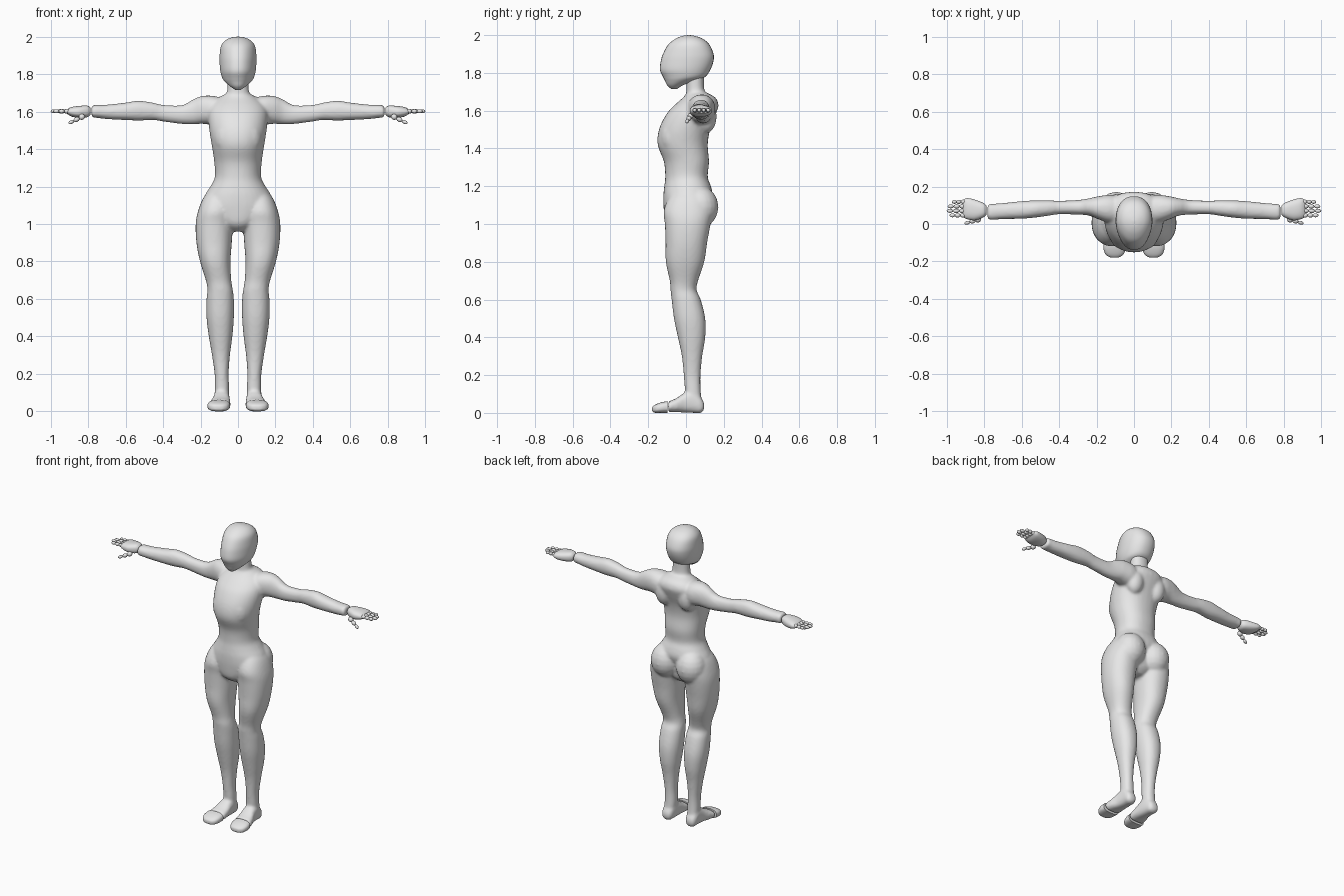
import bpy, bmesh, math
from mathutils import Vector, Matrix

cube = bpy.data.objects.get("Cube")
if cube:
    bpy.data.objects.remove(cube, do_unlink=True)

grey = bpy.data.materials.new("plain grey")
grey.use_nodes = True
grey.diffuse_color = (0.8, 0.8, 0.8, 1)
grey.node_tree.nodes["Principled BSDF"].inputs["Base Color"].default_value = (0.8, 0.8, 0.8, 1)


def spline(rows, steps):
    """Catmull-Rom interpolation through rows of equal length."""
    out = []
    for i in range(len(rows) - 1):
        p = [rows[max(0, min(len(rows) - 1, i + k))] for k in (-1, 0, 1, 2)]
        for s in range(steps):
            t = s / steps
            out.append([b + 0.5 * t * (c - a + t * (2 * a - 5 * b + 4 * c - d + t * (3 * (b - c) + d - a)))
                        for a, b, c, d in zip(*p)])
    out.append(list(rows[-1]))
    return out


def loft(bm, axis, rows, power=2.2, point=0.0, sides=32, steps=4):
    """Skin oval sections (position, low a, high a, low b, high b) along an axis."""
    rings = []
    for t, a0, a1, b0, b1 in spline(rows, steps):
        ring = []
        for i in range(sides):
            c, s = math.cos(math.tau * i / sides), math.sin(math.tau * i / sides)
            u = math.copysign(abs(c) ** (2 / power), c) * (1 - point * max(0, -s))
            v = math.copysign(abs(s) ** (2 / power), s)
            a, b = (a0 + a1 + u * (a1 - a0)) / 2, (b0 + b1 + v * (b1 - b0)) / 2
            co = {"x": (t, a, b), "y": (a, t, b), "z": (a, b, t)}[axis]
            ring.append(bm.verts.new(co))
        rings.append(ring)
    faces = [bm.faces.new(rings[0]), bm.faces.new(rings[-1][::-1])]
    for low, high in zip(rings, rings[1:]):
        for i in range(sides):
            j = (i + 1) % sides
            faces.append(bm.faces.new((low[i], high[i], high[j], low[j])))
    bmesh.ops.recalc_face_normals(bm, faces=faces)


def blob(bm, centre, radii, turn=Matrix(), segments=20):
    m = Matrix.Translation(centre) @ turn @ Matrix.Diagonal((*radii, 1))
    bmesh.ops.create_uvsphere(bm, u_segments=segments, v_segments=segments // 2, radius=1, matrix=m)


def bone(bm, start, end, radius):
    """Rounded finger joint between two points."""
    start, end = Vector(start), Vector(end)
    d = end - start
    blob(bm, (start + end) / 2, (radius, radius, d.length / 2),
         d.to_track_quat("Z", "Y").to_matrix().to_4x4(), 12)


def mirror(bm):
    copy = bmesh.ops.duplicate(bm, geom=bm.verts[:] + bm.edges[:] + bm.faces[:])["geom"]
    bmesh.ops.scale(bm, vec=(-1, 1, 1), verts=[g for g in copy if isinstance(g, bmesh.types.BMVert)])
    bmesh.ops.reverse_faces(bm, faces=[g for g in copy if isinstance(g, bmesh.types.BMFace)])


def finish(name, bm):
    mesh = bpy.data.meshes.new(name)
    bm.to_mesh(mesh)
    bm.free()
    mesh.materials.append(grey)
    ob = bpy.data.objects.new(name, mesh)
    bpy.context.collection.objects.link(ob)
    bpy.ops.object.select_all(action="DESELECT")
    ob.select_set(True)
    bpy.context.view_layer.objects.active = ob
    bpy.ops.object.shade_smooth_by_angle(angle=math.radians(50))
    return ob


# Body: limbs on one side, mirrored, then the trunk, fused into one skin
body = bmesh.new()
# leg
loft(body, "z", [
    (1.19, .06, .14, -.05, .09), (1.14, .035, .185, -.09, .12), (1.07, .025, .213, -.118, .14),
    (1.0, .027, .226, -.112, .13), (.9, .033, .222, -.108, .112), (.8, .04, .203, -.107, .097),
    (.7, .036, .172, -.086, .064), (.65, .028, .163, -.082, .056), (.6, .022, .168, -.076, .078),
    (.5, .022, .168, -.064, .102), (.4, .03, .156, -.043, .102), (.3, .043, .139, -.022, .086),
    (.2, .05, .125, -.012, .077), (.12, .047, .124, -.006, .078), (.05, .05, .125, 0, .085)])
# foot
loft(body, "y", [
    (.097, .07, .108, .02, .05), (.08, .054, .124, 0, .08), (.04, .046, .128, 0, .12),
    (-.01, .043, .134, .002, .105), (-.05, .04, .148, .004, .078), (-.094, .04, .158, .004, .06)], 2.6)
# arm
loft(body, "x", [
    (.05, .03, .13, 1.56, 1.655), (.12, .005, .155, 1.53, 1.682), (.19, .025, .148, 1.535, 1.684),
    (.24, .045, .137, 1.532, 1.665), (.3, .05, .128, 1.534, 1.634), (.4, .052, .124, 1.547, 1.636),
    (.45, .045, .126, 1.555, 1.647), (.53, .034, .126, 1.552, 1.658), (.6, .028, .122, 1.555, 1.648),
    (.7, .026, .112, 1.56, 1.637), (.75, .022, .108, 1.566, 1.636), (.782, .022, .108, 1.568, 1.634)])
blob(body, (.095, .075, 1.09), (.098, .097, .11))   # buttock
blob(body, (.085, .105, 1.57), (.06, .058, .09))    # shoulder blade
blob(body, (.06, -.06, 1.46), (.07, .075, .1))      # chest
mirror(body)
# trunk
loft(body, "z", [(z, -w, w, f, b) for z, w, f, b in (
    (.96, .05, -.06, .06), (1.0, .11, -.105, .1), (1.08, .185, -.118, .115), (1.15, .178, -.12, .14),
    (1.2, .148, -.115, .132), (1.25, .124, -.11, .115), (1.33, .127, -.117, .122),
    (1.42, .14, -.15, .115), (1.5, .153, -.143, .128), (1.58, .16, -.105, .158),
    (1.63, .15, -.06, .172), (1.67, .11, -.015, .155), (1.695, .065, .005, .11))], 2.3, .12)
# neck
loft(body, "z", [(1.6, -.085, .085, -.03, .13), (1.68, -.068, .068, -.002, .11),
                 (1.72, -.057, .057, .002, .096), (1.82, -.057, .057, .002, .096)])
skin = finish("body", body)
fuse = skin.modifiers.new("fuse", "REMESH")
fuse.mode = "VOXEL"
fuse.voxel_size = .009
fuse.use_smooth_shade = True
soften = skin.modifiers.new("soften", "SMOOTH")
soften.factor = .5
soften.iterations = 6

# Head: egg with a narrowed face and chin
head = bmesh.new()
loft(head, "z", [(z, -w, w, f, b) for z, w, f, b in (
    (1.716, .015, -.08, -.045), (1.735, .042, -.1, -.015), (1.76, .07, -.112, .055),
    (1.78, .084, -.122, .103), (1.815, .094, -.138, .128), (1.86, .098, -.134, .145),
    (1.9, .098, -.122, .146), (1.95, .091, -.094, .124), (1.98, .068, -.056, .09),
    (1.995, .036, -.02, .05), (2.0, .006, .01, .02))], 2.3, .2)
finish("head", head)

# Toe caps
toes = bmesh.new()
loft(toes, "y", [(-.098, .042, .161, 0, .062), (-.13, .044, .163, 0, .056),
                 (-.16, .055, .153, 0, .045), (-.176, .075, .132, .006, .034),
                 (-.18, .095, .112, .014, .024)], 2.7)
mirror(toes)
finish("toes", toes)

# Palms
palms = bmesh.new()
loft(palms, "x", [(.787, .05, .098, 1.585, 1.62), (.805, .035, .113, 1.57, 1.632),
                  (.85, .02, .13, 1.567, 1.63), (.89, .026, .138, 1.574, 1.624),
                  (.912, .036, .13, 1.588, 1.612)], 2.4)
mirror(palms)
finish("palms", palms)

# Fingers and thumbs: three joints each
fingers = bmesh.new()
for y, tip in ((.046, .985), (.07, 1.0), (.094, .995), (.118, .972)):
    for k in range(3):
        step = (tip - .9) / 3
        bone(fingers, (.898 + k * step, y, 1.602), (.9 + (k + 1) * step, y, 1.602), .0125 - .001 * k)
root, end = Vector((.82, .028, 1.578)), Vector((.905, .002, 1.537))
for k in range(3):
    bone(fingers, root.lerp(end, k / 3 - .02), root.lerp(end, (k + 1) / 3), .016 - .003 * k)
mirror(fingers)
finish("fingers", fingers)
